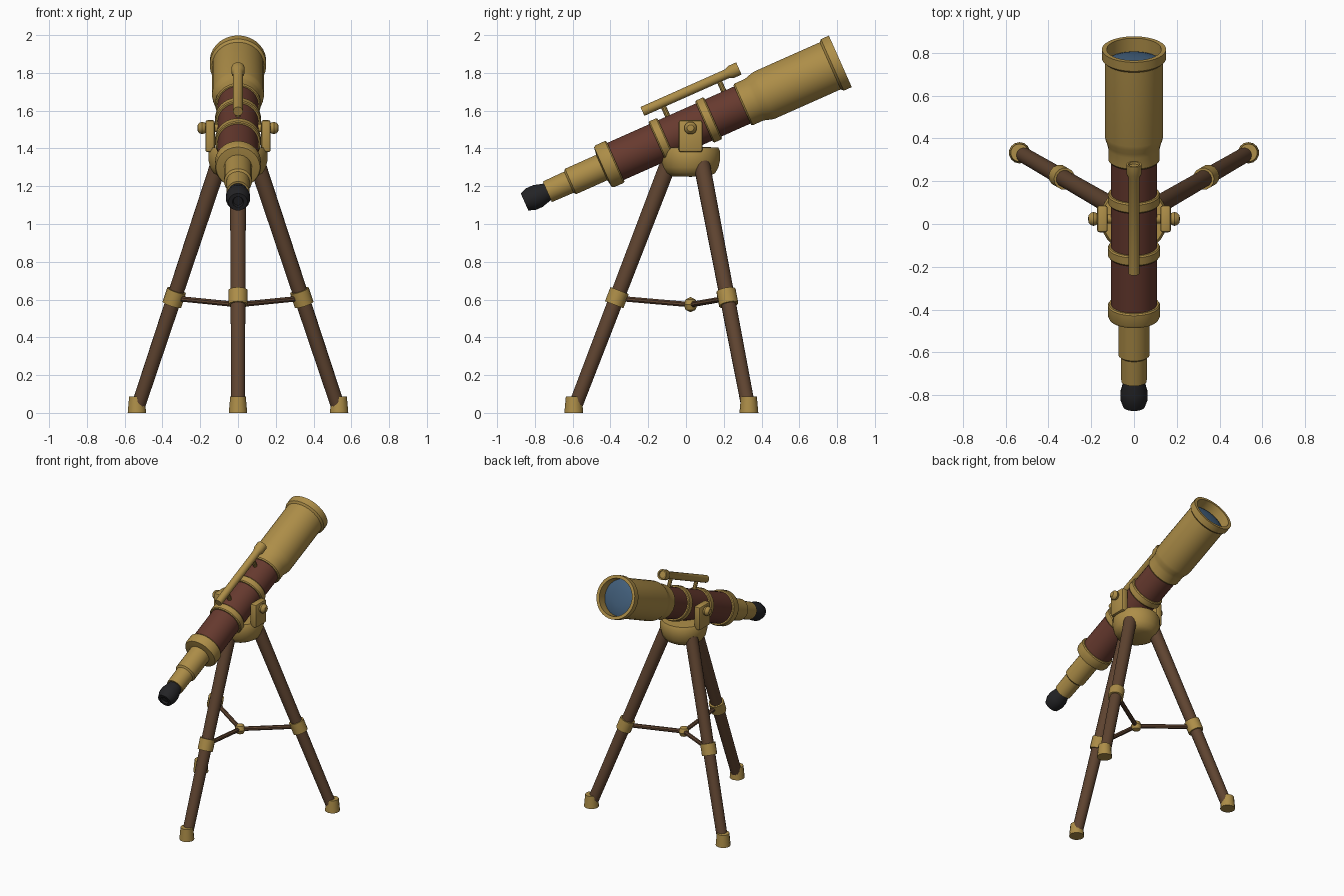
import bpy, bmesh, math
from mathutils import Vector, Matrix

if "Cube" in bpy.data.objects:
    bpy.data.objects.remove(bpy.data.objects["Cube"])

CY = 0.024                       # centre of the tripod in y
PIVOT = Vector((0, CY, 1.508))
A = math.radians(24)
U = Vector((0, math.cos(A), math.sin(A)))    # tube axis
N = Vector((0, -math.sin(A), math.cos(A)))   # upward normal of the tube
UP = Vector((0, 0, 1))


def mat(name, r, g, b):
    m = bpy.data.materials.new(name)
    m.diffuse_color = (r, g, b, 1)
    m.use_nodes = True
    m.node_tree.nodes["Principled BSDF"].inputs["Base Color"].default_value = m.diffuse_color
    return m


BRASS = mat("brass", 0.42, 0.27, 0.065)
TUBE = mat("red_wood", 0.135, 0.042, 0.028)
WOOD = mat("brown_wood", 0.115, 0.058, 0.030)
BLACK = mat("black", 0.017, 0.017, 0.019)
GLASS = mat("glass", 0.055, 0.115, 0.20)


def finish(name, bm, m, angle=35):
    bmesh.ops.recalc_face_normals(bm, faces=bm.faces)
    me = bpy.data.meshes.new(name)
    bm.to_mesh(me)
    bm.free()
    me.materials.append(m)
    o = bpy.data.objects.new(name, me)
    bpy.context.collection.objects.link(o)
    bpy.ops.object.select_all(action='DESELECT')
    o.select_set(True)
    bpy.context.view_layer.objects.active = o
    bpy.ops.object.shade_smooth_by_angle(angle=math.radians(angle))
    return o


def lathe(name, prof, m, origin, axis, segs=32, closed=False):
    """Spin (distance along axis, radius) points round an axis."""
    rot = axis.to_track_quat('Z', 'Y').to_matrix().to_4x4()
    mtx = Matrix.Translation(origin) @ rot
    bm = bmesh.new()
    rings = []
    for s, r in prof:
        if r == 0:
            rings.append([bm.verts.new(mtx @ Vector((0, 0, s)))] * segs)
        else:
            rings.append([bm.verts.new(mtx @ Vector((
                r * math.cos(2 * math.pi * (i + 0.5) / segs),
                r * math.sin(2 * math.pi * (i + 0.5) / segs), s))) for i in range(segs)])
    pairs = list(zip(rings, rings[1:])) + ([(rings[-1], rings[0])] if closed else [])
    for a, b in pairs:
        for i in range(segs):
            j = (i + 1) % segs
            bm.faces.new(list(dict.fromkeys((a[i], a[j], b[j], b[i]))))
    return finish(name, bm, m)


def rod(name, p, q, r1, r2, m, segs=12):
    L = (q - p).length
    return lathe(name, [(0, 0), (0, r1), (L, r2), (L, 0)], m, p, (q - p).normalized(), segs)


# main tube and brass fittings
lathe("main_tube", [(-0.46, 0), (-0.46, .108), (.32, .108), (.32, 0)], TUBE, PIVOT, U)
lathe("dew_shield", [(.30, .10), (.30, .115), (.308, .121), (.365, .121), (.385, .125),
                     (.41, .134), (.43, .137), (.81, .137), (.822, .150), (.868, .150),
                     (.868, .128), (.79, .126), (.79, .10)], BRASS, PIVOT, U, closed=True)
lathe("objective_lens", [(.80, .128), (.812, .10), (.82, .055), (.823, 0)], GLASS, PIVOT, U)
lathe("rear_collar", [(-.435, .10), (-.435, .117), (-.442, .122), (-.495, .122), (-.508, .116),
                      (-.515, .07), (-.515, 0)], BRASS, PIVOT, U)
lathe("draw_tube", [(-.50, 0), (-.50, .074), (-.695, .074), (-.705, .062), (-.83, .060),
                    (-.83, 0)], BRASS, PIVOT, U, 24)
lathe("eyepiece", [(-.81, 0), (-.81, .046), (-.835, .050), (-.885, .064), (-.925, .064),
                   (-.962, .050), (-.962, .03), (-.95, .025), (-.95, 0)], BLACK, PIVOT, U, 16)
for i, s in enumerate((-.165, .105)):
    lathe(f"tube_ring_{i + 1}", [(s - .026, .10), (s - .026, .117), (s - .019, .122),
                                 (s + .019, .122), (s + .026, .117), (s + .026, .10)],
          BRASS, PIVOT, U, closed=True)

# finder scope on two posts
lathe("finder_scope", [(-.197, 0), (-.197, .026), (.295, .026), (.315, .036), (.362, .036),
                       (.362, .026), (.352, .024), (.352, 0)], BRASS, PIVOT + N * .184, U, 16)
for i, s in enumerate((-.085, .24)):
    rod(f"finder_post_{i + 1}", PIVOT + U * s + N * .10, PIVOT + U * s + N * .18,
        .014, .014, BRASS, 10)

# trunnion brackets, axle and side knobs
for side, sx in (("left", -1), ("right", 1)):
    bm = bmesh.new()
    bmesh.ops.create_cube(bm, size=1, matrix=Matrix.Translation((sx * .148, CY, 1.465))
                          @ Matrix.Diagonal((.05, .126, .17, 1)))
    bmesh.ops.bevel(bm, geom=bm.edges[:], offset=.012, segments=2, affect='EDGES', profile=.5)
    finish(f"{side}_bracket", bm, BRASS)
    ax = Vector((sx, 0, 0))
    rod(f"{side}_axle", PIVOT + ax * .09, PIVOT + ax * .19, .022, .022, BRASS, 12)
    lathe(f"{side}_knob", [(.165, 0), (.165, .018), (.175, .029), (.19, .034), (.203, .029),
                           (.213, .018), (.215, 0)], BRASS, PIVOT, ax, 12)

# tripod head
C = Vector((0, CY, 0))
lathe("tripod_head", [(1.25, 0), (1.252, .10), (1.27, .132), (1.30, .149), (1.34, .158),
                      (1.385, .158), (1.405, .148), (1.41, 0)], BRASS, C, UP, 24)

# legs with feet, bands and spreader struts
node = C + UP * .573
for i, (name, deg) in enumerate((("front", -90), ("right", 30), ("left", 150))):
    d = Vector((math.cos(math.radians(deg)), math.sin(math.radians(deg)), 0))

    def at(z):
        return C + d * (.624 - .384 * z) + UP * z
    axis = (at(1) - at(0)).normalized()
    rod(f"{name}_leg", at(.04), at(1.32), .037, .044, WOOD, 14)
    lathe(f"{name}_foot", [(0, 0), (0, .050), (.088, .042), (.088, 0)], BRASS,
          C + d * .618, UP, 14)
    lathe(f"{name}_band", [(-.04, 0), (-.04, .052), (.04, .052), (.04, 0)], BRASS,
          at(.61), axis, 14)
    rod(f"{name}_strut", node, at(.607), .015, .015, WOOD, 8)
lathe("spreader_node", [(-.04, 0), (-.028, .026), (0, .037), (.028, .026), (.04, 0)],
      BRASS, node, UP, 10)
